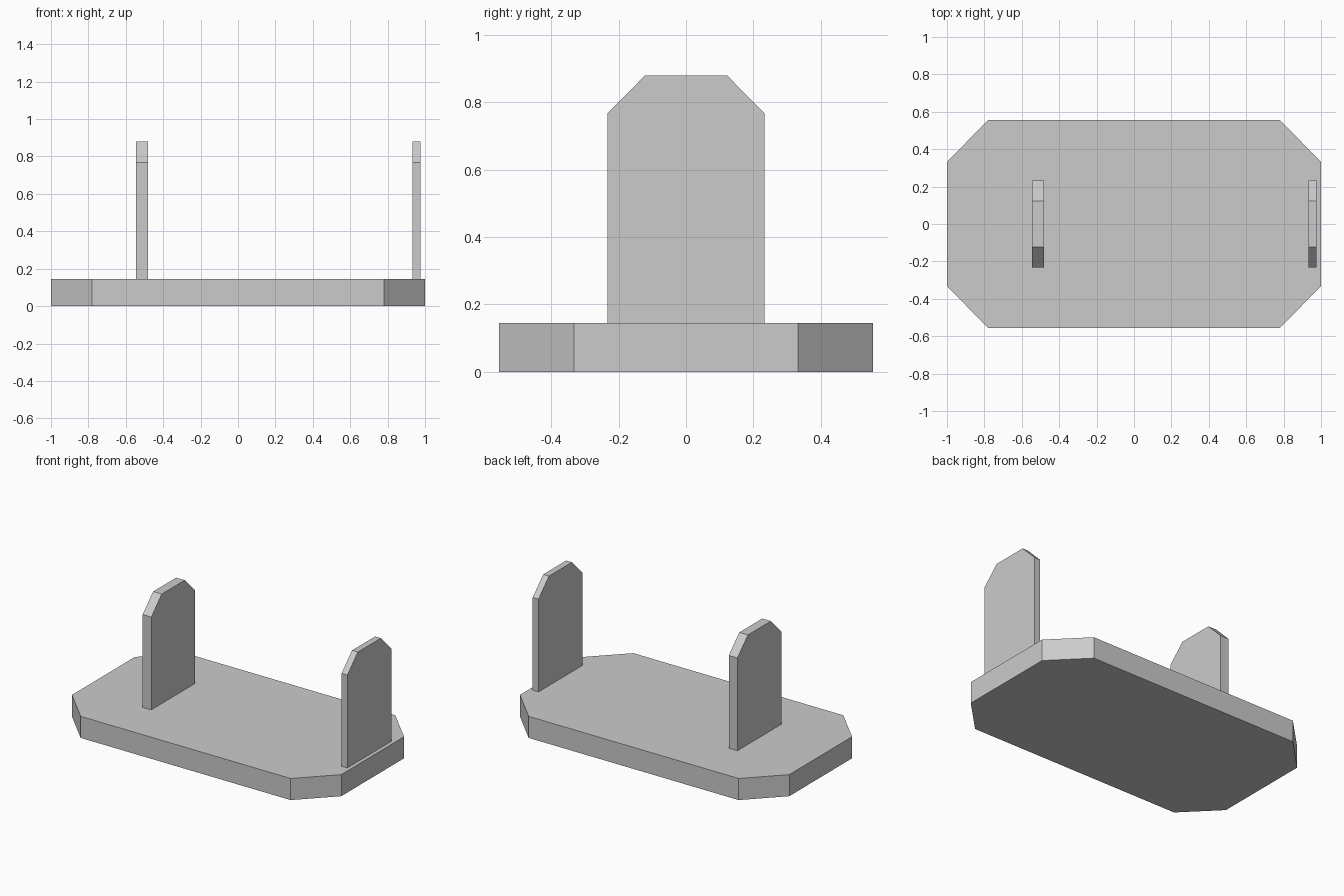
import bpy
import bmesh
from mathutils import Vector

cube = bpy.data.objects.get("Cube")
if cube:
    bpy.data.objects.remove(cube, do_unlink=True)

grey = bpy.data.materials.new("light_grey")
grey.use_nodes = True
colour = (0.6, 0.6, 0.6, 1)
grey.diffuse_color = colour
grey.node_tree.nodes["Principled BSDF"].inputs["Base Color"].default_value = colour


def extrude_profile(name, points, offset):
    """Extrude a flat outline into a solid with flat faces."""
    bm = bmesh.new()
    face = bm.faces.new([bm.verts.new(p) for p in points])
    result = bmesh.ops.extrude_face_region(bm, geom=[face], use_keep_orig=True)
    moved = [v for v in result["geom"] if isinstance(v, bmesh.types.BMVert)]
    bmesh.ops.translate(bm, verts=moved, vec=Vector(offset))
    bmesh.ops.recalc_face_normals(bm, faces=bm.faces)
    mesh = bpy.data.meshes.new(name)
    bm.to_mesh(mesh)
    bm.free()
    mesh.materials.append(grey)
    obj = bpy.data.objects.new(name, mesh)
    bpy.context.collection.objects.link(obj)
    return obj


# Base slab with cut corners
base_top = 0.145
half = [(1, -0.333), (1, 0.333), (0.78, 0.555)]
outline = half + [(-0.78, 0.555)] + [(-x, -y) for x, y in half] + [(0.78, -0.555)]
extrude_profile("base", [(x, y, 0) for x, y in outline], (0, 0, base_top))

# Upright plates with cut top corners
side = [(0.233, base_top), (0.233, 0.768), (0.122, 0.88)]
plate = side + [(-y, z) for y, z in reversed(side)]
for name, x, thickness in (("right_upright", -0.545, 0.064),
                           ("left_upright", 0.932, 0.043)):
    extrude_profile(name, [(x, y, z) for y, z in plate], (thickness, 0, 0))
